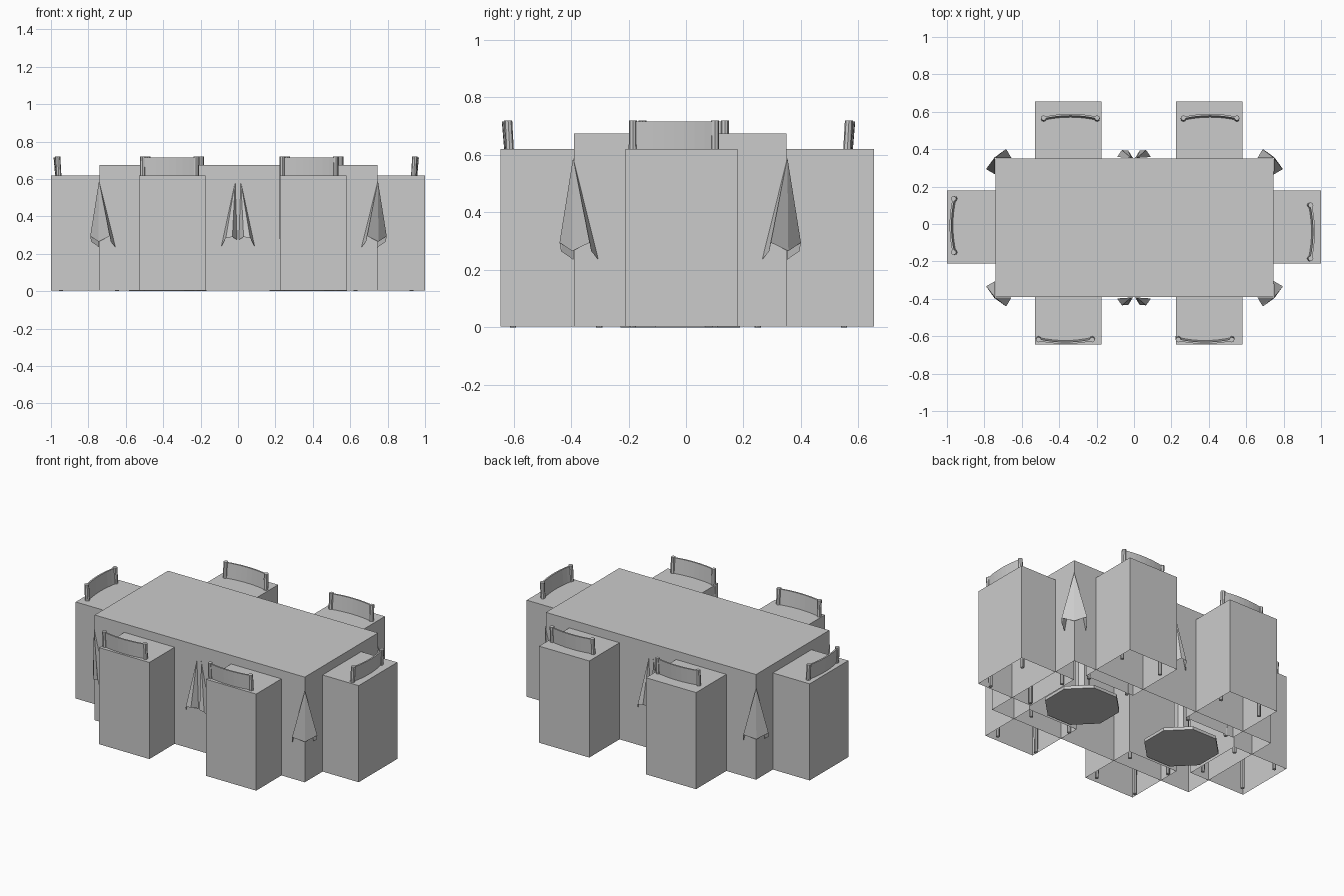
import bpy, bmesh, math
from mathutils import Vector, Matrix

if "Cube" in bpy.data.objects:
    bpy.data.objects.remove(bpy.data.objects["Cube"])


def finish(name, bm, matrix=None, smooth=False):
    bmesh.ops.recalc_face_normals(bm, faces=bm.faces)
    me = bpy.data.meshes.new(name)
    bm.to_mesh(me)
    bm.free()
    ob = bpy.data.objects.new(name, me)
    bpy.context.collection.objects.link(ob)
    if matrix:
        ob.matrix_world = matrix
    if smooth:
        for p in me.polygons:
            p.use_smooth = len(p.vertices) == 4
    return ob


def box(name, lo, hi, open_bottom=False, matrix=None):
    bm = bmesh.new()
    bmesh.ops.create_cube(bm, size=1)
    for v in bm.verts:
        v.co = Vector([lo[i] + (v.co[i] + .5) * (hi[i] - lo[i]) for i in range(3)])
    if open_bottom:
        bm.normal_update()
        bmesh.ops.delete(bm, geom=[f for f in bm.faces if f.normal.z < -.5],
                         context='FACES_ONLY')
    return finish(name, bm, matrix)


def tube(name, points, radii, sides=8, matrix=None, turn=0.0):
    """Stack of horizontal rings joined into a closed round part."""
    bm = bmesh.new()
    rings = []
    for (x, y, z), r in zip(points, radii):
        rings.append([bm.verts.new((x + r * math.cos(turn + math.tau * i / sides),
                                    y + r * math.sin(turn + math.tau * i / sides), z))
                      for i in range(sides)])
    for a, b in zip(rings, rings[1:]):
        for i in range(sides):
            j = (i + 1) % sides
            bm.faces.new((a[i], a[j], b[j], b[i]))
    bm.faces.new(rings[0])
    bm.faces.new(rings[-1])
    return finish(name, bm, matrix)


def back_panel(name, matrix):
    """Curved, slightly leaning backrest between the posts."""
    bm = bmesh.new()
    n = 8
    rows = []
    for i in range(n + 1):
        t = i / n * 2 - 1
        bow = -.016 * (1 - t * t)
        x = t * .142
        rows.append([bm.verts.new(c) for c in (
            (x, bow - .009, .55), (x, bow - .023, .716),
            (x, bow - .013, .716), (x, bow + .001, .55))])
    for a, b in zip(rows, rows[1:]):
        for k in range(4):
            m = (k + 1) % 4
            bm.faces.new((a[k], a[m], b[m], b[k]))
    bm.faces.new(rows[0])
    bm.faces.new(rows[-1])
    finish(name, bm, matrix)


def drape(name, apex, hem):
    """Pleated cloth fan hanging from one point."""
    bm = bmesh.new()
    top = bm.verts.new(apex)
    vs = [bm.verts.new(p) for p in hem]
    for a, b in zip(vs, vs[1:]):
        bm.faces.new((top, a, b))
    finish(name, bm)


# Table cloth, open underneath
X0, X1, Y0, Y1 = -.74, .745, -.39, .35
box("table_cloth", (X0, Y0, .003), (X1, Y1, .675), True)

# Two table pedestals with octagonal feet
for x in (-.375, .375):
    tube("table_pedestal", [(x, -.02, z) for z in (0, .02, .06, .12, .58, .64)],
         [.225, .225, .07, .045, .045, .12], turn=math.pi / 8)

# Chairs: name, cover x range, cover y range, rear leg centre, rotation
chairs = [
    ("front_left", (-.53, -.175), (-.645, -.25), (-.367, -.602), 0),
    ("front_right", (.225, .58), (-.645, -.25), (.38, -.602), 0),
    ("back_left", (-.53, -.175), (.26, .655), (-.34, .55), 180),
    ("back_right", (.225, .58), (.26, .655), (.407, .55), 180),
    ("left_end", (-1, -.605), (-.21, .18), (-.947, -.008), -90),
    ("right_end", (.605, 1), (-.21, .18), (.928, -.042), 90),
]
for n, xr, yr, pos, ang in chairs:
    box(n + "_chair_cover", (xr[0], yr[0], .003), (xr[1], yr[1], .62), True)
    m = Matrix.Translation((*pos, 0)) @ Matrix.Rotation(math.radians(ang), 4, 'Z')
    for s in (-1, 1):
        x = s * .143
        tube(n + "_chair_post", [(x, 0, 0), (x, 0, .4), (x, -.017, .72)],
             [.011, .015, .014], matrix=m)
        tube(n + "_chair_front_leg", [(x, .3, 0), (x, .3, .39)], [.011, .015], matrix=m)
    box(n + "_chair_seat", (-.155, -.01, .38), (.155, .315, .41), matrix=m)
    back_panel(n + "_chair_back", m)

# Pleated drapes on the four table corners
for cx, sx in ((X0, -1), (X1, 1)):
    for cy, sy in ((Y0, -1), (Y1, 1)):
        drape("corner_drape", (cx + sx * .003, cy + sy * .003, .59), [
            (cx + sx * .002, cy - sy * .085, .235),
            (cx + sx * .045, cy - sy * .06, .265),
            (cx + sx * .05, cy - sy * .055, .295),
            (cx + sx * .006, cy + sy * .006, .265),
            (cx - sx * .055, cy + sy * .05, .295),
            (cx - sx * .06, cy + sy * .045, .265),
            (cx - sx * .085, cy + sy * .002, .235)])

# Pairs of pleated drapes in the middle of the long sides
for cy, sy in ((Y0, -1), (Y1, 1)):
    for s in (-1, 1):
        drape("middle_drape", (s * .015, cy + sy * .003, .585), [
            (s * .005, cy + sy * .002, .275),
            (s * .03, cy + sy * .042, .29),
            (s * .065, cy + sy * .045, .285),
            (s * .09, cy + sy * .008, .235)])
